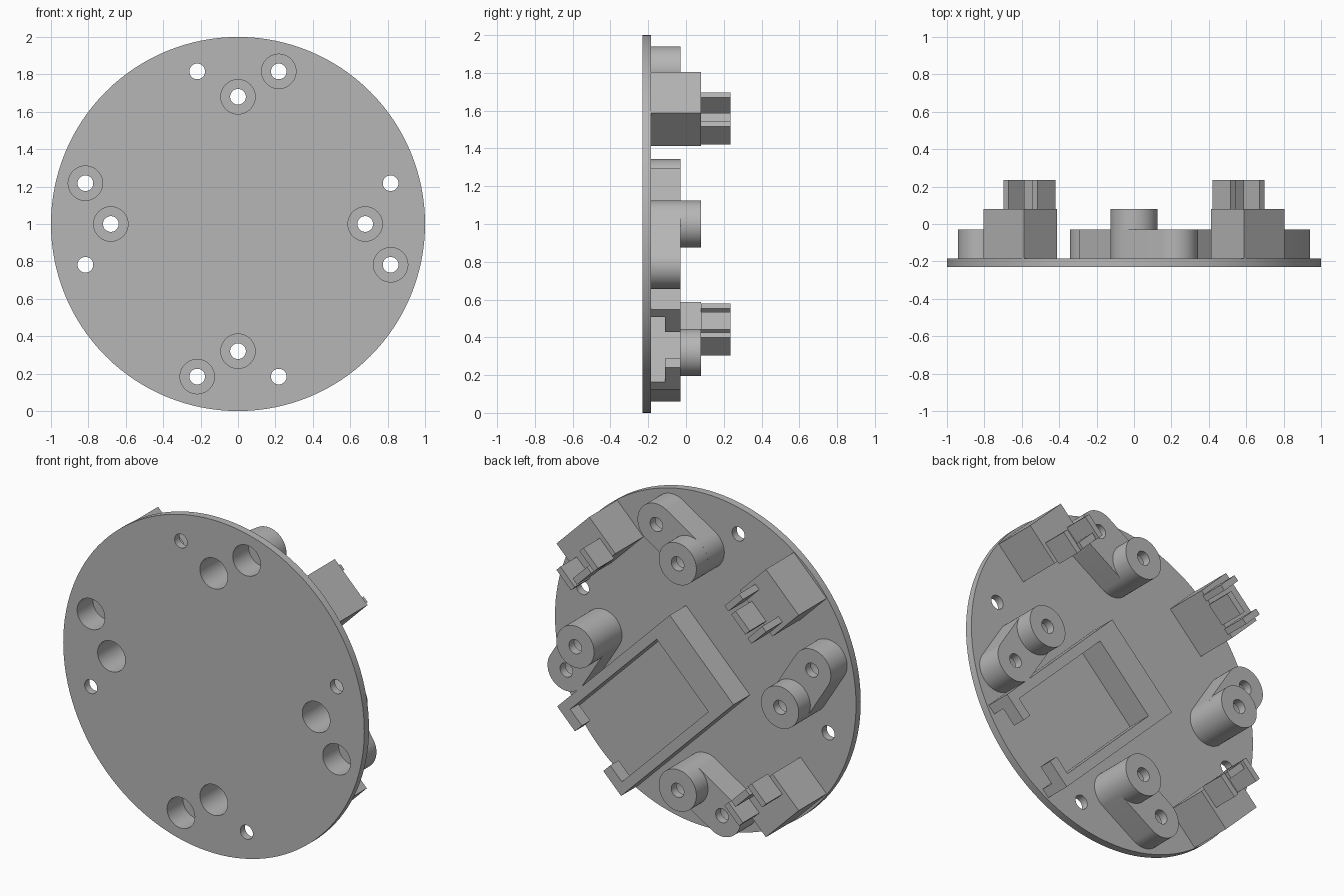
import bpy, bmesh
from math import sin, cos, pi, atan2, radians

old = bpy.data.objects.get("Cube")
if old:
    bpy.data.objects.remove(old, do_unlink=True)

grey = bpy.data.materials.new("plain_grey")
grey.use_nodes = True
colour = (0.47, 0.47, 0.47, 1)
grey.diffuse_color = colour
grey.node_tree.nodes["Principled BSDF"].inputs["Base Color"].default_value = colour

# Depth levels along y
FRONT, BACK, LOW, HIGH, TIP = -0.23, -0.185, -0.03, 0.08, 0.235
BOSS, BORE, HOLE = 0.125, 0.092, 0.042


def turn(p, angle):
    c, s = cos(angle), sin(angle)
    return (p[0] * c - p[1] * s, p[0] * s + p[1] * c)


def arc(centre, radius, start=0.0, sweep=2 * pi, n=64):
    count = n if sweep >= 2 * pi else n + 1
    return [(centre[0] + radius * cos(start + sweep * i / n),
             centre[1] + radius * sin(start + sweep * i / n)) for i in range(count)]


def rect(r0, r1, t0, t1):
    return [(r0, t0), (r1, t0), (r1, t1), (r0, t1)]


def build(name, prisms, angle=0.0):
    """Extrude outlines in the disc plane along y; prisms = (outline, y0, y1)."""
    bm = bmesh.new()
    for outline, y0, y1 in prisms:
        pts = [turn(p, angle) for p in outline]
        face = bm.faces.new([bm.verts.new((x, y0, z + 1)) for x, z in pts])
        ext = bmesh.ops.extrude_face_region(bm, geom=[face])["geom"]
        verts = [v for v in ext if isinstance(v, bmesh.types.BMVert)]
        bmesh.ops.translate(bm, verts=verts, vec=(0, y1 - y0, 0))
    bmesh.ops.recalc_face_normals(bm, faces=bm.faces)
    mesh = bpy.data.meshes.new(name)
    bm.to_mesh(mesh)
    bm.free()
    mesh.materials.append(grey)
    obj = bpy.data.objects.new(name, mesh)
    bpy.context.collection.objects.link(obj)
    return obj


def select(obj):
    bpy.ops.object.select_all(action="DESELECT")
    obj.select_set(True)
    bpy.context.view_layer.objects.active = obj


def finish(obj, cutters=()):
    select(obj)
    for cutter in cutters:
        mod = obj.modifiers.new("cut", "BOOLEAN")
        mod.operation, mod.solver, mod.object = "DIFFERENCE", "EXACT", cutter
        bpy.ops.object.modifier_apply(modifier=mod.name)
    bpy.ops.object.shade_smooth_by_angle(angle=radians(30))


# Screw positions, repeated every quarter turn
inner, outer, spare = (0, 0.68), (0.218, 0.816), (-0.218, 0.816)
quarters = [i * pi / 2 for i in range(4)]


def spread(p):
    return [turn(p, a) for a in quarters]


# Cutters: through holes and deep front counterbores
holes = build("hole_cutter", [(arc(p, HOLE, n=32), -0.4, 0.4)
                              for q in (inner, outer, spare) for p in spread(q)])
bores = build("bore_cutter", [(arc(p, BORE, n=48), -0.4, depth)
                              for q, depth in ((inner, 0.03), (outer, -0.08))
                              for p in spread(q)])
cutters = (holes, bores)

# Round base plate
finish(build("base_disc", [(arc((0, 0), 1, n=128), FRONT, BACK)]), cutters)

# Screw bosses: a rounded slab with a taller post at its inner end
lean = atan2(outer[1] - inner[1], outer[0] - inner[0])
slab = (arc(inner, BOSS, lean + pi / 2, pi, 32)
        + arc(outer, BOSS, lean - pi / 2, pi, 32))
for i, a in enumerate(quarters):
    finish(build(f"boss_slab_{i}", [(slab, BACK, LOW)], a), cutters)
    finish(build(f"boss_post_{i}", [(arc(inner, BOSS), LOW, HIGH)], a), cutters)

for cutter in cutters:
    bpy.data.objects.remove(cutter, do_unlink=True)

# Open-ended tray with hooked arms
END, W, WI = 0.94, 0.30, 0.243
half = [(0.062, WI), (END, WI), (END, W), (-0.117, W)]
tray = half + [(x, -y) for x, y in reversed(half)]
finish(build("tray_walls", [(tray, BACK, LOW)], -pi / 4))
finish(build("tray_hooks", [(rect(0.875, END, WI, 0.133), -0.11, LOW),
                            (rect(0.875, END, -WI, -0.133), -0.11, LOW)], -pi / 4))

# Three edge brackets: block, two side plates and a separate tongue
for name, deg in (("upper_left", 45), ("upper_right", 135), ("lower_right", 225)):
    a = radians(deg)
    finish(build(name + "_block", [(rect(0.738, 0.984, -0.154, 0.154), BACK, HIGH)], a))
    finish(build(name + "_clip", [(rect(0.721, 0.858, -0.127, -0.09), HIGH, TIP),
                                  (rect(0.721, 0.858, 0.09, 0.127), HIGH, TIP),
                                  (rect(0.724, 0.765, -0.067, 0.067), HIGH, TIP)], a))
